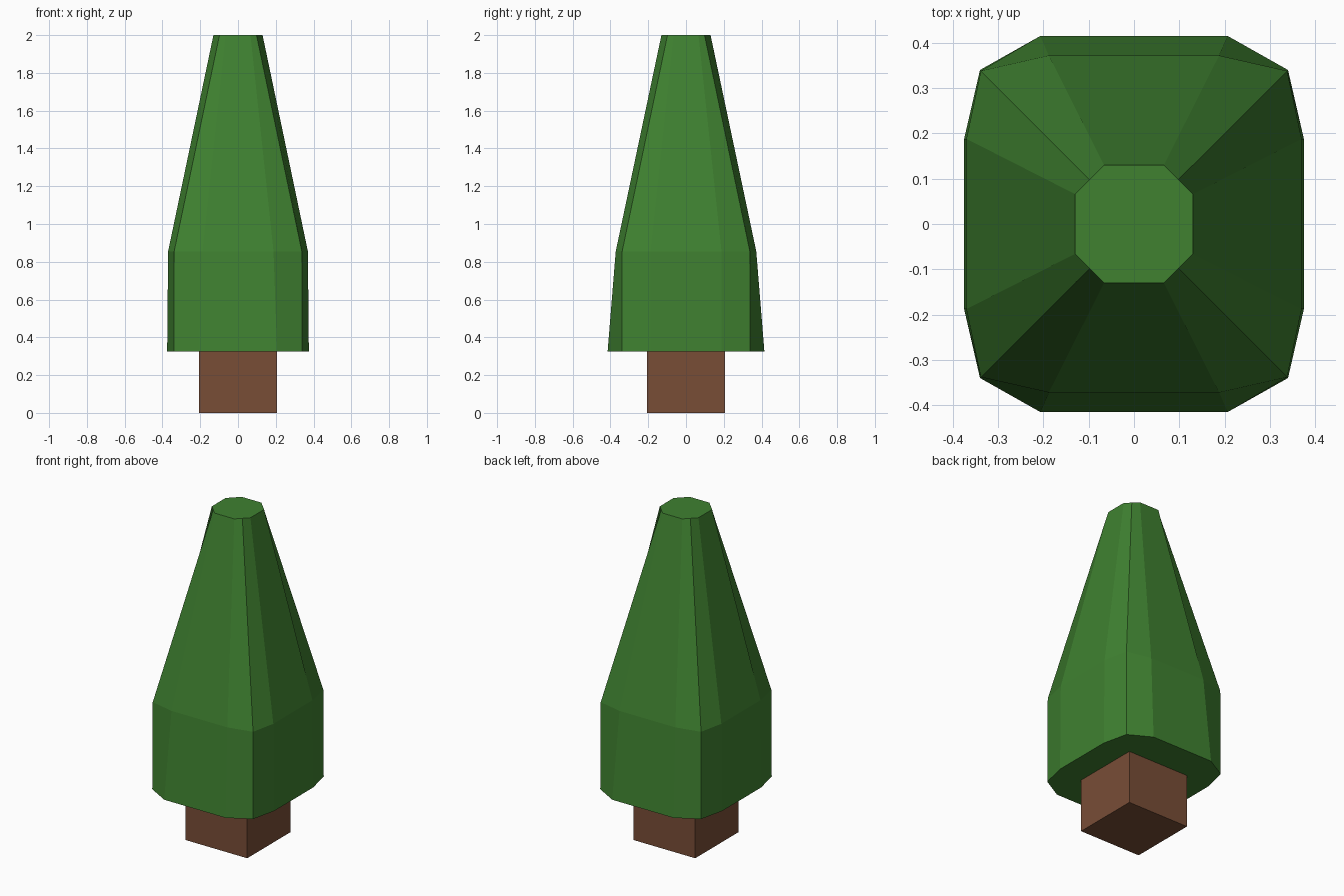
import bpy, bmesh

if "Cube" in bpy.data.objects:
    bpy.data.objects.remove(bpy.data.objects["Cube"])


def material(name, color):
    m = bpy.data.materials.new(name)
    m.diffuse_color = (*color, 1)
    m.use_nodes = True
    m.node_tree.nodes["Principled BSDF"].inputs["Base Color"].default_value = m.diffuse_color
    return m


def ring(bm, z, quarter):
    """Mirror three first-quadrant points into a closed 12-point ring."""
    half = quarter + [(-x, y) for x, y in reversed(quarter)]
    points = half + [(-x, -y) for x, y in half]
    return [bm.verts.new((x, y, z)) for x, y in points]


def loft(name, sections, mat):
    bm = bmesh.new()
    rings = [ring(bm, z, q) for z, q in sections]
    for a, b in zip(rings, rings[1:]):
        n = len(a)
        for i in range(n):
            j = (i + 1) % n
            bm.faces.new((a[i], a[j], b[j], b[i]))
    bm.faces.new(rings[0][::-1])
    bm.faces.new(rings[-1])
    bmesh.ops.recalc_face_normals(bm, faces=bm.faces)
    mesh = bpy.data.meshes.new(name)
    bm.to_mesh(mesh)
    bm.free()
    mesh.materials.append(mat)
    obj = bpy.data.objects.new(name, mesh)
    bpy.context.collection.objects.link(obj)
    return obj


green = material("leaf_green", (0.05, 0.22, 0.03))
brown = material("bark_brown", (0.19, 0.075, 0.037))

# Foliage: flared skirt, then a taper to a flat octagonal tip
loft("foliage", [
    (0.325, [(0.375, 0.188), (0.34, 0.34), (0.207, 0.415)]),
    (0.855, [(0.37, 0.188), (0.338, 0.338), (0.188, 0.372)]),
    (2.0, [(0.13, 0.066), (0.098, 0.098), (0.066, 0.13)]),
], green)

# Trunk: square block
bpy.ops.mesh.primitive_cube_add(size=1, location=(0, 0, 0.1625))
trunk = bpy.context.object
trunk.name = "trunk"
trunk.scale = (0.415, 0.415, 0.325)
trunk.data.materials.append(brown)
